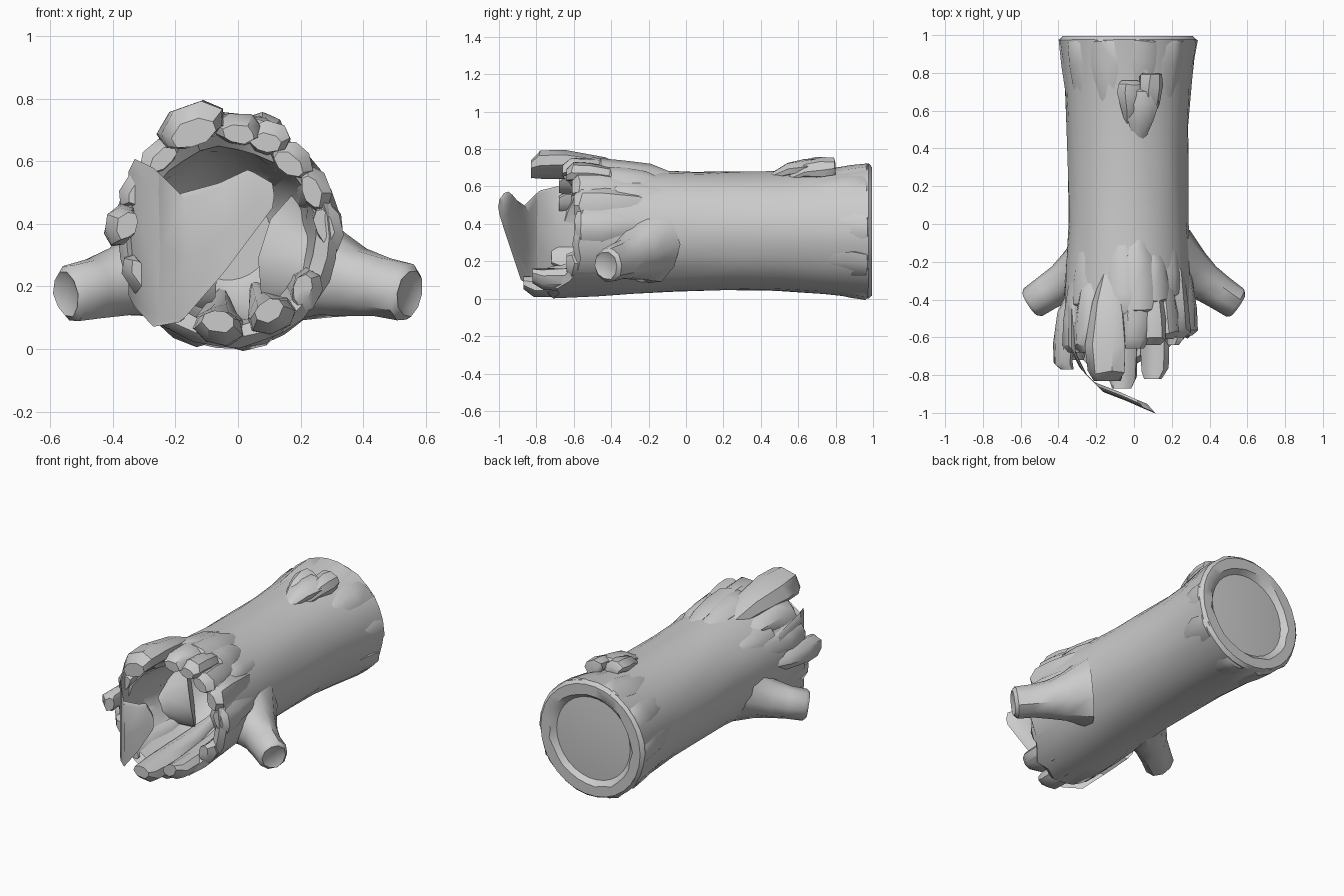
import bpy, bmesh, math, random
from mathutils import Vector

if "Cube" in bpy.data.objects:
    bpy.data.objects.remove(bpy.data.objects["Cube"])

random.seed(4)
CX, CZ = -0.033, 0.36


def lerp_table(tab, v):
    for (a, p), (b, q) in zip(tab, tab[1:]):
        if v <= b:
            return p + (q - p) * max(0, (v - a) / (b - a))
    return tab[-1][1]


def radius(y):
    return lerp_table([(-0.9, .355), (-.6, .355), (-.3, .335), (0, .318), (.5, .32), (.8, .34), (1, .365)], y)


def polar(a, r, y):
    return Vector((CX + r * math.cos(a), y, CZ + r * math.sin(a)))


def jit(k):
    return random.uniform(-k, k)


def finish(bm, name, angle=40):
    bmesh.ops.recalc_face_normals(bm, faces=bm.faces)
    me = bpy.data.meshes.new(name)
    bm.to_mesh(me)
    bm.free()
    ob = bpy.data.objects.new(name, me)
    bpy.context.collection.objects.link(ob)
    bpy.ops.object.select_all(action='DESELECT')
    ob.select_set(True)
    bpy.context.view_layer.objects.active = ob
    bpy.ops.object.shade_smooth_by_angle(angle=math.radians(angle))
    return ob


def loft(bm, rings, cap_start=True, cap_end=True):
    vs = [[bm.verts.new(p) for p in r] for r in rings]
    n = len(vs[0])
    for a, b in zip(vs, vs[1:]):
        for i in range(n):
            j = (i + 1) % n
            bm.faces.new((a[i], a[j], b[j], b[i]))
    for flag, ring in ((cap_start, vs[0]), (cap_end, vs[-1])):
        if flag:
            c = bm.verts.new(sum((v.co for v in ring), Vector()) / n)
            for i in range(n):
                bm.faces.new((ring[i], ring[(i + 1) % n], c))


# hollow trunk: cavity floor -> cavity wall -> broken rim -> bark -> recessed back
RIM = [(0, -.58), (30, -.56), (60, -.54), (85, -.58), (110, -.66), (135, -.6), (160, -.64), (180, -.69),
       (225, -.7), (250, -.76), (275, -.77), (300, -.7), (330, -.6), (360, -.58)]
N = 30
angs = [2 * math.pi * i / N for i in range(N)]
rim = [lerp_table(RIM, math.degrees(a)) + jit(.03) for a in angs]
rings = [[polar(a, .14, -.08) for a in angs],
         [polar(a, .22, -.15) for a in angs],
         [polar(a, .265 + jit(.01), -.4) for a in angs],
         [polar(a, .285 + jit(.01), f + .03) for a, f in zip(angs, rim)],
         [polar(a, .325, f) for a, f in zip(angs, rim)]]
for t in (.02, .15, .27, .4, .55, .7, .85, .985):
    ring = []
    for a, f in zip(angs, rim):
        y = f + (1 - f) * t
        ring.append(polar(a, radius(y) + jit(.005), y))
    rings.append(ring)
rings += [[polar(a, .345, .995) for a in angs],
          [polar(a, .285 + jit(.008), .995) for a in angs],
          [polar(a, .255, .965) for a in angs],
          [polar(a, .12, .975) for a in angs]]
bm = bmesh.new()
loft(bm, rings)
finish(bm, "hollow_trunk")


def plate(bm, deg, y0, y1, w, lift, t):
    """Bark splinter lying on the trunk: blunt end at y0, sinking in at y1."""
    a0, L, tilt = math.radians(deg), y1 - y0, jit(.15)
    out = []
    for s, ws, ls, ts in ((0, .7, -.2, .6), (.07, .95, 0, .95), (.3, 1.05, 0, 1), (.65, .85, -.12, .9), (1, .45, -.6, .5)):
        y = y0 + L * s
        r = radius(y) + lift + ls * t - t / 2
        ring = []
        for k in range(8):
            b = 2 * math.pi * (k + .5) / 8
            u = ws * w * math.cos(b) * 1.05 + jit(.006)
            v = ts * t * .53 * math.sin(b) + tilt * u + jit(.004)
            ring.append(polar(a0 + u / .35, r + v, y + jit(.012) * (0 < s < 1)))
        out.append(ring)
    loft(bm, out)


# broken splinters round the front opening: angle, front, back, half width, lift, thickness
FRONT = [(108, -.83, -.2, .10, .085, .13), (84, -.66, -.08, .075, .045, .10), (68, -.64, -.2, .07, .04, .10),
         (50, -.61, -.14, .08, .02, .10), (28, -.6, -.08, .085, .015, .09), (6, -.59, -.1, .09, .02, .09),
         (130, -.68, -.2, .08, .03, .09), (152, -.68, -.12, .08, .02, .09), (174, -.77, -.3, .065, .04, .10),
         (205, -.72, -.2, .09, .0, .08), (232, -.74, -.2, .08, -.005, .08), (264, -.87, -.1, .095, -.005, .11),
         (299, -.82, -.1, .09, -.005, .11), (325, -.64, -.1, .08, .0, .09)]
bm = bmesh.new()
for p in FRONT:
    plate(bm, *p)
finish(bm, "front_splinters")

# short bark scales stacked behind the top of the opening
bm = bmesh.new()
for p in [(78, -.48, -.02, .09, .045, .08), (62, -.42, -.1, .08, .03, .07), (96, -.5, -.05, .08, .04, .07),
          (40, -.4, .05, .07, .01, .06), (140, -.45, 0, .08, .01, .06)]:
    plate(bm, *p)
finish(bm, "bark_scales")

# flared bark plates at the back end
bm = bmesh.new()
for d in (5, 42, 76, 108, 144, 180, 214, 248, 283, 325):
    plate(bm, d, .99, random.uniform(.5, .7), .1, .01, .07)
finish(bm, "back_bark_plates")

# heart-shaped knot on top near the back
bm = bmesh.new()
for p in [(70, .8, .55, .06, .075, .09), (88, .76, .52, .06, .06, .08), (78, .72, .45, .08, .065, .08)]:
    plate(bm, *p)
finish(bm, "top_knot")

# peeled wall of wood curling across the opening: x, y, z bottom, z top
PEEL = [(-.33, -.45, .16, .54), (-.33, -.66, .15, .59), (-.27, -.78, .09, .56), (-.19, -.86, .10, .48),
        (-.06, -.91, .25, .52), (.03, -.95, .37, .565), (.09, -.975, .45, .53)]
bm = bmesh.new()
out = []
for x, y, lo, hi in PEEL:
    d = .025
    ring = []
    for f, o in ((0, -d), (.5, -d * 1.3), (1, -d), (1.04, 0), (.95, d), (.5, d), (.05, d), (-.04, 0)):
        ring.append(Vector((x - o * .8, y + o * .9, lo + (hi - lo) * f)))
    out.append(ring)
loft(bm, out)
finish(bm, "peeled_wood")

# branch stubs on both sides, flaring into the trunk
for side, name in ((1, "right_branch_stub"), (-1, "left_branch_stub")):
    bm = bmesh.new()
    path = [(.18, -.2, .29, .21), (.3, -.27, .24, .145), (.38, -.31, .215, .112), (.46, -.365, .195, .098),
            (.535, -.415, .18, .092), (.55, -.427, .177, .075), (.54, -.42, .178, .05)]
    ax = Vector((.82, -.55, -.15)).normalized()
    u = ax.cross(Vector((0, 0, 1))).normalized()
    v = u.cross(ax)
    out = []
    for x, y, z, r in path:
        c = Vector((x, y, z))
        ring = []
        for k in range(10):
            b = 2 * math.pi * k / 10
            p = c + (u * math.cos(b) * .95 + v * math.sin(b)) * r * (1 + jit(.05))
            ring.append(Vector((p.x * side, p.y, p.z)))
        out.append(ring)
    loft(bm, out)
    finish(bm, name)
